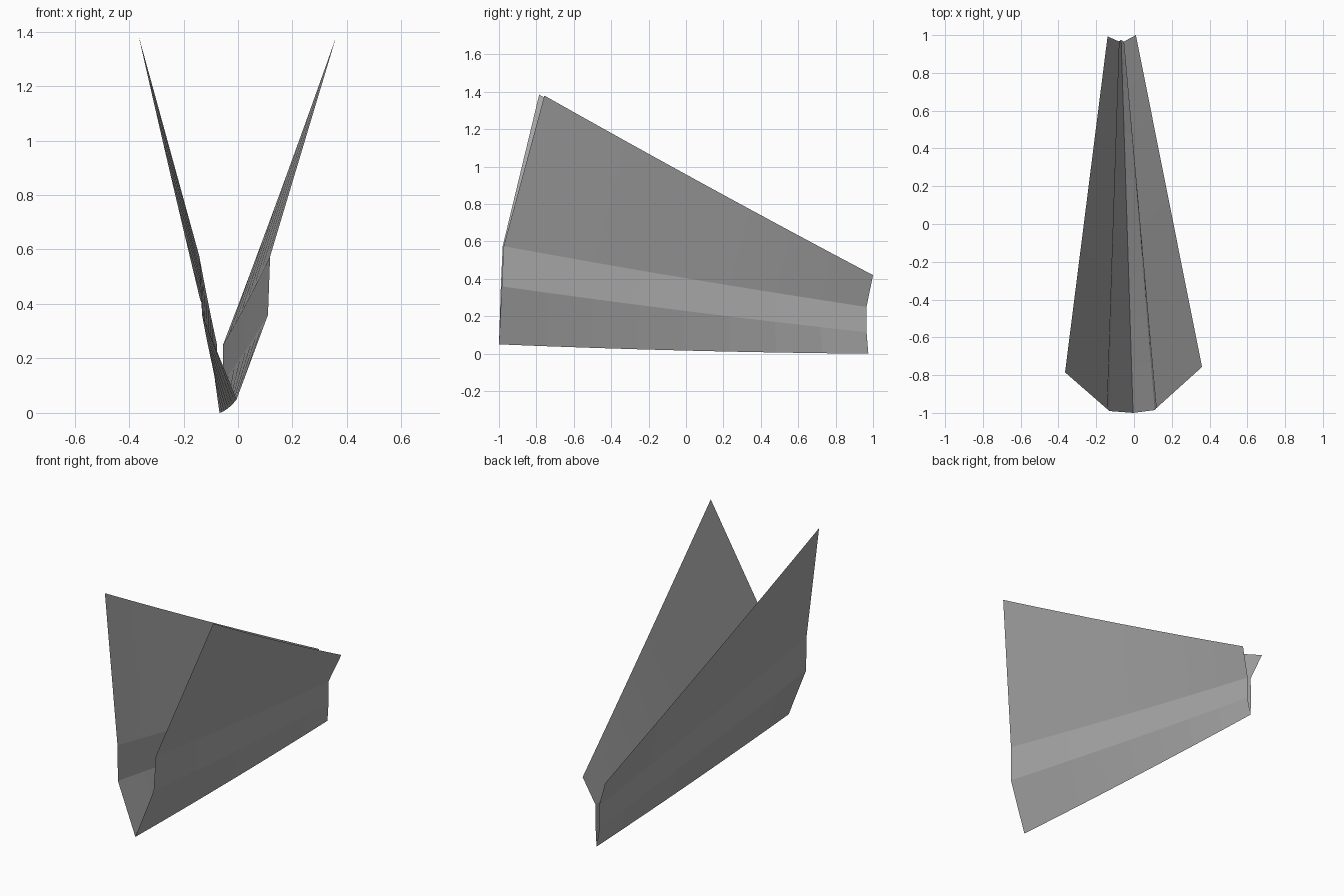
import bpy
import bmesh
from mathutils import Vector

cube = bpy.data.objects.get("Cube")
if cube:
    bpy.data.objects.remove(cube, do_unlink=True)

STEPS = 8      # spans along the length
SAG = 0.008    # slight bow of the sheet at mid length

grey = bpy.data.materials.new("paper_grey")
grey.use_nodes = True
colour = (0.4, 0.4, 0.4, 1.0)
grey.diffuse_color = colour
grey.node_tree.nodes["Principled BSDF"].inputs["Base Color"].default_value = colour

# Cross-sections from the right wing tip, down to the keel, up to the left tip
front = [(-0.365, -0.785, 1.385), (-0.142, -0.98, 0.575), (-0.132, -0.99, 0.36),
         (-0.005, -1.0, 0.05),
         (0.11, -0.985, 0.36), (0.118, -0.975, 0.575), (0.36, -0.757, 1.38)]
back = [(-0.14, 0.993, 0.42), (-0.077, 0.965, 0.25), (-0.082, 0.965, 0.12),
        (-0.068, 0.975, 0.0),
        (-0.054, 0.965, 0.115), (-0.055, 0.965, 0.25), (0.01, 1.0, 0.42)]

# Folded sheet lofted between the two sections
bm = bmesh.new()
rows = []
for i in range(STEPS + 1):
    t = i / STEPS
    drop = Vector((0, 0, -SAG * 4 * t * (1 - t)))
    rows.append([bm.verts.new(Vector(a).lerp(Vector(b), t) + drop)
                 for a, b in zip(front, back)])
for r0, r1 in zip(rows, rows[1:]):
    for j in range(len(front) - 1):
        bm.faces.new((r0[j], r0[j + 1], r1[j + 1], r1[j]))
bmesh.ops.recalc_face_normals(bm, faces=bm.faces)

mesh = bpy.data.meshes.new("folded_sheet")
bm.to_mesh(mesh)
bm.free()
mesh.materials.append(grey)
sheet = bpy.data.objects.new("folded_sheet", mesh)
bpy.context.collection.objects.link(sheet)
